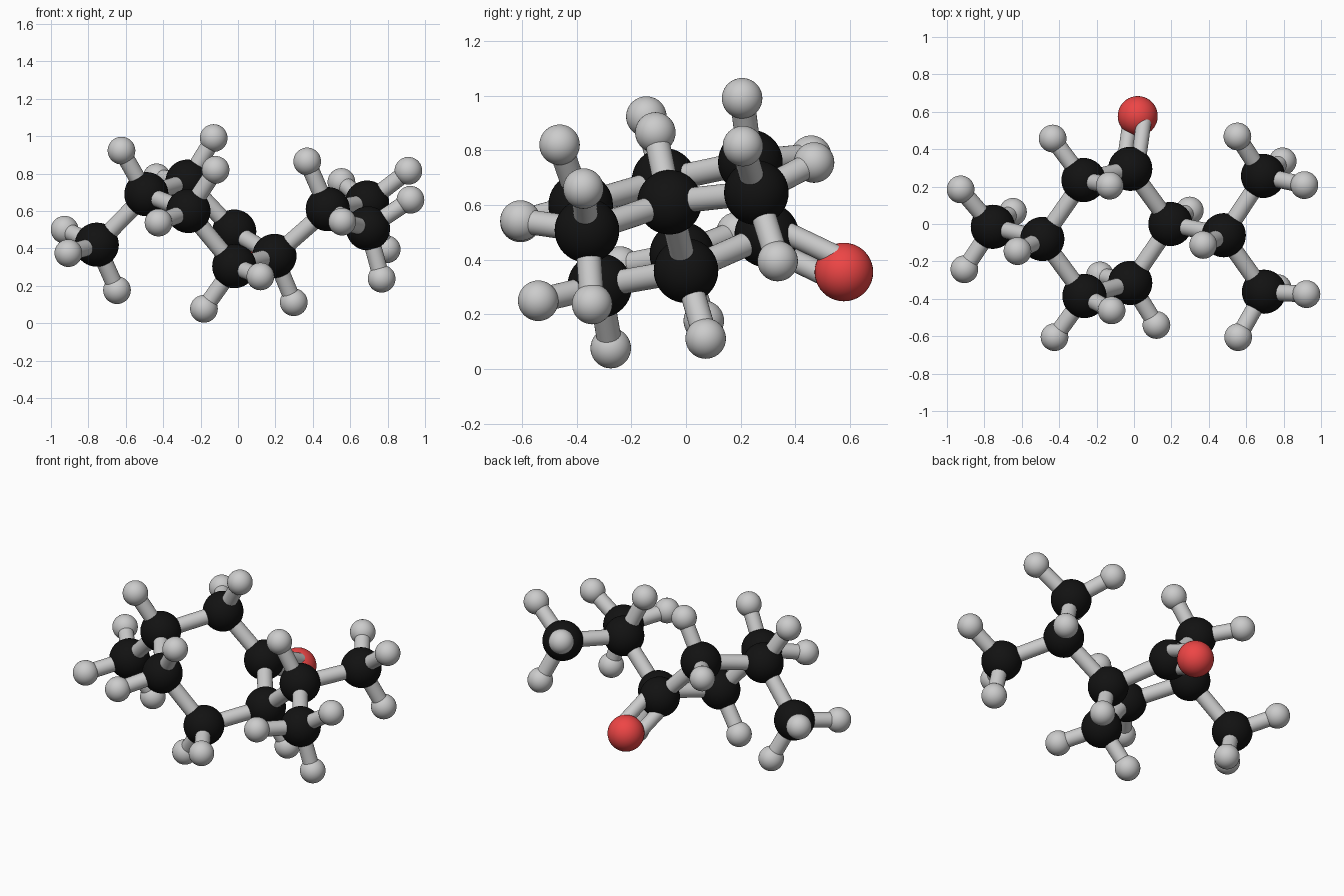
import bpy
from mathutils import Vector

if "Cube" in bpy.data.objects:
    bpy.data.objects.remove(bpy.data.objects["Cube"])

C_RAD, H_RAD, O_RAD, BOND_RAD = 0.118, 0.074, 0.107, 0.045


def material(name, color):
    mat = bpy.data.materials.new(name)
    mat.diffuse_color = color
    mat.use_nodes = True
    mat.node_tree.nodes["Principled BSDF"].inputs["Base Color"].default_value = mat.diffuse_color
    return mat


black = material("carbon_black", (0.006, 0.006, 0.006, 1))
red = material("oxygen_red", (0.85, 0.06, 0.06, 1))


def atom(name, pos, radius, mat=None):
    bpy.ops.mesh.primitive_uv_sphere_add(segments=40, ring_count=20, radius=radius, location=pos)
    ob = bpy.context.object
    ob.name = name
    bpy.ops.object.shade_smooth()
    if mat:
        ob.data.materials.append(mat)


def bond(name, a, b, radius=BOND_RAD, offset=Vector((0, 0, 0))):
    a, b = Vector(a) + offset, Vector(b) + offset
    d = b - a
    bpy.ops.mesh.primitive_cylinder_add(vertices=28, radius=radius, depth=d.length,
                                        location=(a + b) / 2)
    ob = bpy.context.object
    ob.name = name
    ob.rotation_mode = 'QUATERNION'
    ob.rotation_quaternion = d.to_track_quat('Z', 'Y')
    bpy.ops.object.shade_smooth_by_angle()


# Carbon skeleton: six-membered ring, one methyl, one three-carbon branch
carbons = {
    "ring_a": (-0.02, 0.295, 0.49),
    "ring_b": (0.195, 0.0, 0.36),
    "ring_c": (-0.02, -0.315, 0.305),
    "ring_d": (-0.265, -0.385, 0.60),
    "ring_e": (-0.49, -0.08, 0.69),
    "ring_f": (-0.27, 0.235, 0.757),
    "methyl": (-0.755, -0.015, 0.42),
    "branch": (0.48, -0.06, 0.61),
    "branch_back": (0.69, 0.257, 0.645),
    "branch_front": (0.695, -0.362, 0.507),
}

# Hydrogens grouped under the carbon that carries them
hydrogens = {
    "ring_b": [(0.298, 0.072, 0.112)],
    "ring_c": [(0.12, -0.54, 0.25), (-0.182, -0.275, 0.077)],
    "ring_d": [(-0.425, -0.605, 0.538), (-0.12, -0.462, 0.82)],
    "ring_e": [(-0.623, -0.145, 0.923)],
    "ring_f": [(-0.435, 0.457, 0.78), (-0.13, 0.205, 0.99)],
    "methyl": [(-0.927, 0.185, 0.5), (-0.907, -0.242, 0.375), (-0.647, 0.065, 0.177)],
    "branch": [(0.37, -0.112, 0.865)],
    "branch_back": [(0.553, 0.468, 0.755), (0.795, 0.335, 0.395), (0.911, 0.208, 0.815)],
    "branch_front": [(0.557, -0.605, 0.543), (0.922, -0.375, 0.66), (0.768, -0.343, 0.238)],
}

for name, pos in carbons.items():
    atom("carbon_" + name, pos, C_RAD, black)

# Carbon to carbon bonds
ring = ["ring_" + k for k in "abcdef"]
links = list(zip(ring, ring[1:] + ring[:1]))
links += [("ring_e", "methyl"), ("ring_b", "branch"),
          ("branch", "branch_back"), ("branch", "branch_front")]
for p, q in links:
    bond(f"bond_{p}_{q}", carbons[p], carbons[q])

# Hydrogens with their bonds
for name, group in hydrogens.items():
    for i, pos in enumerate(group, 1):
        atom(f"hydrogen_{name}_{i}", pos, H_RAD)
        bond(f"bond_hydrogen_{name}_{i}", carbons[name], pos)

# Oxygen with its double bond, the pair spread along the local plane normal
oxygen = (0.02, 0.577, 0.355)
atom("oxygen", oxygen, O_RAD, red)
a, b, f = (Vector(carbons[k]) for k in ("ring_a", "ring_b", "ring_f"))
normal = (f - a).cross(b - a).normalized()
for side, s in (("upper", 1), ("lower", -1)):
    bond("double_bond_" + side, a, oxygen, 0.04, normal * 0.056 * s)
